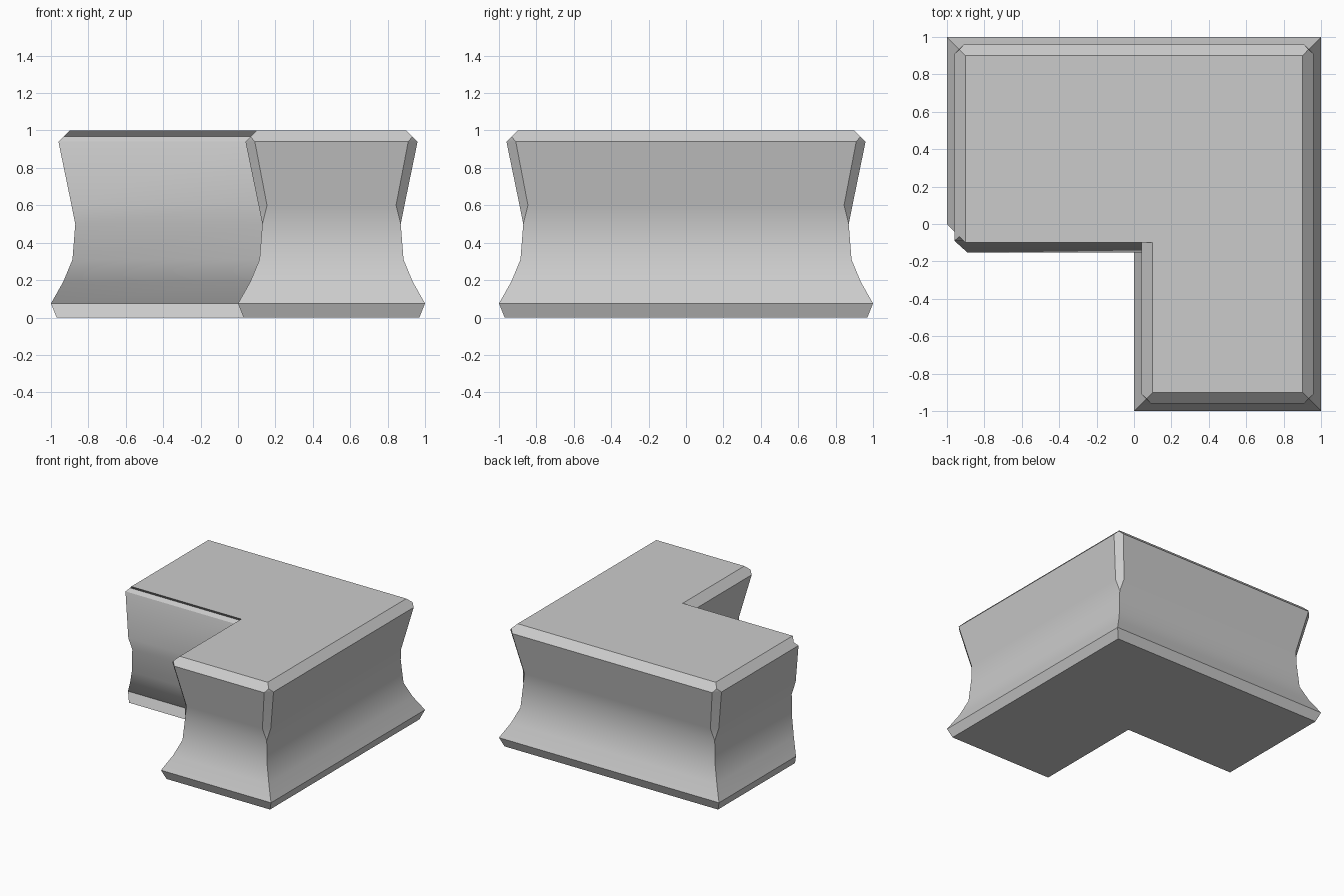
import bpy
import bmesh

if "Cube" in bpy.data.objects:
    bpy.data.objects.remove(bpy.data.objects["Cube"])

# Moulding profile levels: height, inset, corner chamfer, y of the notch's back wall
# (the moulding runs outwards on that wall)
LEVELS = [
    (0.00, 0.030, 0.00, -0.030),
    (0.075, 0.000, 0.00, 0.000),
    (0.19, 0.065, 0.00, -0.065),
    (0.31, 0.115, 0.00, -0.115),
    (0.50, 0.130, 0.00, -0.130),
    (0.60, 0.110, 0.045, -0.153),
    (0.94, 0.040, 0.05, -0.090),
    (0.967, 0.067, 0.00, -0.067),
    (1.00, 0.100, 0.00, -0.100),
]


def outline(d, c, wall):
    """L-shaped outline, counter-clockwise, with the outer corners chamfered by c."""
    lo, hi = -1 + d, 1 - d
    return [
        (d, wall),
        (d, lo + c), (d + c, lo),
        (hi - c, lo), (hi, lo + c),
        (hi, hi - c), (hi - c, hi),
        (lo + c, hi), (lo, hi - c),
        (lo, wall),
    ]


# Corner block: stacked outlines joined into walls and capped
bm = bmesh.new()
rings = [[bm.verts.new((x, y, z)) for x, y in outline(d, c, wall)]
         for z, d, c, wall in LEVELS]
for low, high in zip(rings, rings[1:]):
    n = len(low)
    for i in range(n):
        j = (i + 1) % n
        bm.faces.new((low[i], low[j], high[j], high[i]))
bm.faces.new(list(reversed(rings[0])))
bm.faces.new(rings[-1])
bmesh.ops.remove_doubles(bm, verts=bm.verts, dist=0.0005)
bmesh.ops.recalc_face_normals(bm, faces=bm.faces)

mesh = bpy.data.meshes.new("corner_block")
bm.to_mesh(mesh)
bm.free()
block = bpy.data.objects.new("corner_block", mesh)
bpy.context.collection.objects.link(block)

# Soft moulding curve, crisp corners
bpy.context.view_layer.objects.active = block
block.select_set(True)
bpy.ops.object.shade_smooth_by_angle(angle=0.5)
